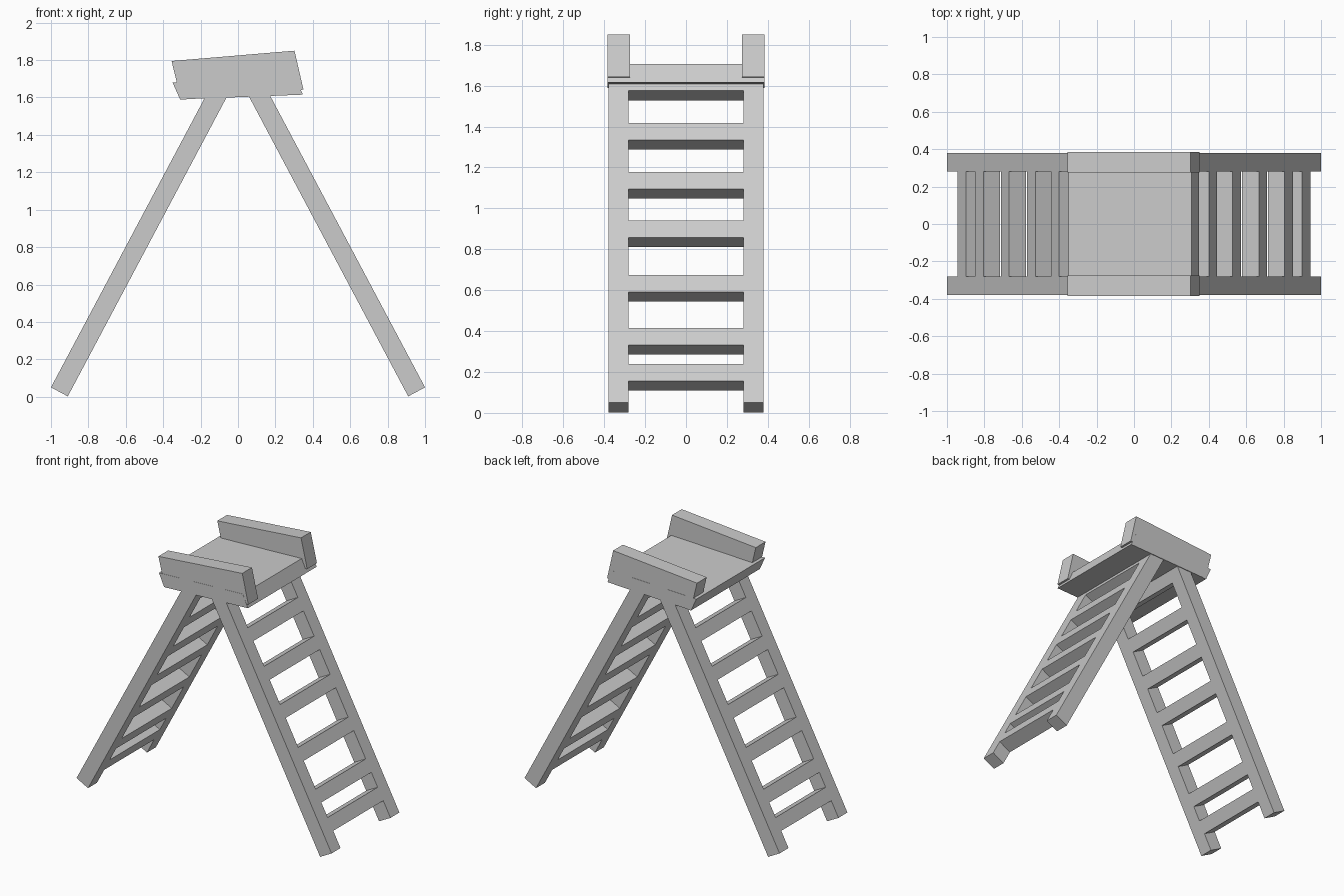
import bpy
import bmesh
from mathutils import Vector

cube = bpy.data.objects.get("Cube")
if cube:
    bpy.data.objects.remove(cube, do_unlink=True)

# Single plain material
grey = bpy.data.materials.new("light grey")
grey.use_nodes = True
colour = (0.6, 0.6, 0.6, 1)
grey.diffuse_color = colour
grey.node_tree.nodes["Principled BSDF"].inputs["Base Color"].default_value = colour


def prism(name, outline, y0, y1):
    """Extrude an (x, z) outline from y0 to y1."""
    bm = bmesh.new()
    face = bm.faces.new([bm.verts.new((x, y0, z)) for x, z in outline])
    grown = bmesh.ops.extrude_face_region(bm, geom=[face])["geom"]
    bmesh.ops.translate(bm, vec=(0, y1 - y0, 0),
                        verts=[v for v in grown if isinstance(v, bmesh.types.BMVert)])
    bmesh.ops.recalc_face_normals(bm, faces=bm.faces)
    mesh = bpy.data.meshes.new(name)
    bm.to_mesh(mesh)
    bm.free()
    mesh.materials.append(grey)
    obj = bpy.data.objects.new(name, mesh)
    bpy.context.collection.objects.link(obj)
    return obj


# Ladder layout: outer foot corner, direction up the ladder, depth across it
FOOT = Vector((1.0, 0.05))
UP = Vector((-0.469, 0.883))
DEPTH = Vector((-0.09, -0.048))
LENGTH = 1.83
INNER, OUTER = 0.28, 0.38
RUNG_HEIGHTS = (0.157, 0.333, 0.592, 0.858, 1.095, 1.335, 1.575)
RUNG_WIDTH = 0.094


def ladder_section(start, end, side):
    low, high = FOOT + UP * start, FOOT + UP * end
    return [(side * p.x, p.y) for p in (low, high, high + DEPTH, low + DEPTH)]


# Two leaning ladders
for side, label in ((1, "left"), (-1, "right")):
    stile = ladder_section(0, LENGTH, side)
    prism(label + "_ladder_front_stile", stile, -OUTER, -INNER)
    prism(label + "_ladder_back_stile", stile, INNER, OUTER)
    for i, z in enumerate(RUNG_HEIGHTS):
        t = (z - FOOT.y) / UP.y
        prism(f"{label}_ladder_rung_{i + 1}",
              ladder_section(t, min(t + RUNG_WIDTH, LENGTH), side), -INNER, INNER)

# Slightly tilted platform board
prism("platform", [(-0.35, 1.68), (-0.31, 1.59), (0.347, 1.615), (0.307, 1.705)],
      -0.385, 0.385)

# Side rails, tilted a little more than the board
rail = [(-0.355, 1.795), (-0.305, 1.588), (0.35, 1.642), (0.302, 1.85)]
prism("front_rail", rail, -0.384, -0.275)
prism("back_rail", rail, 0.275, 0.384)
